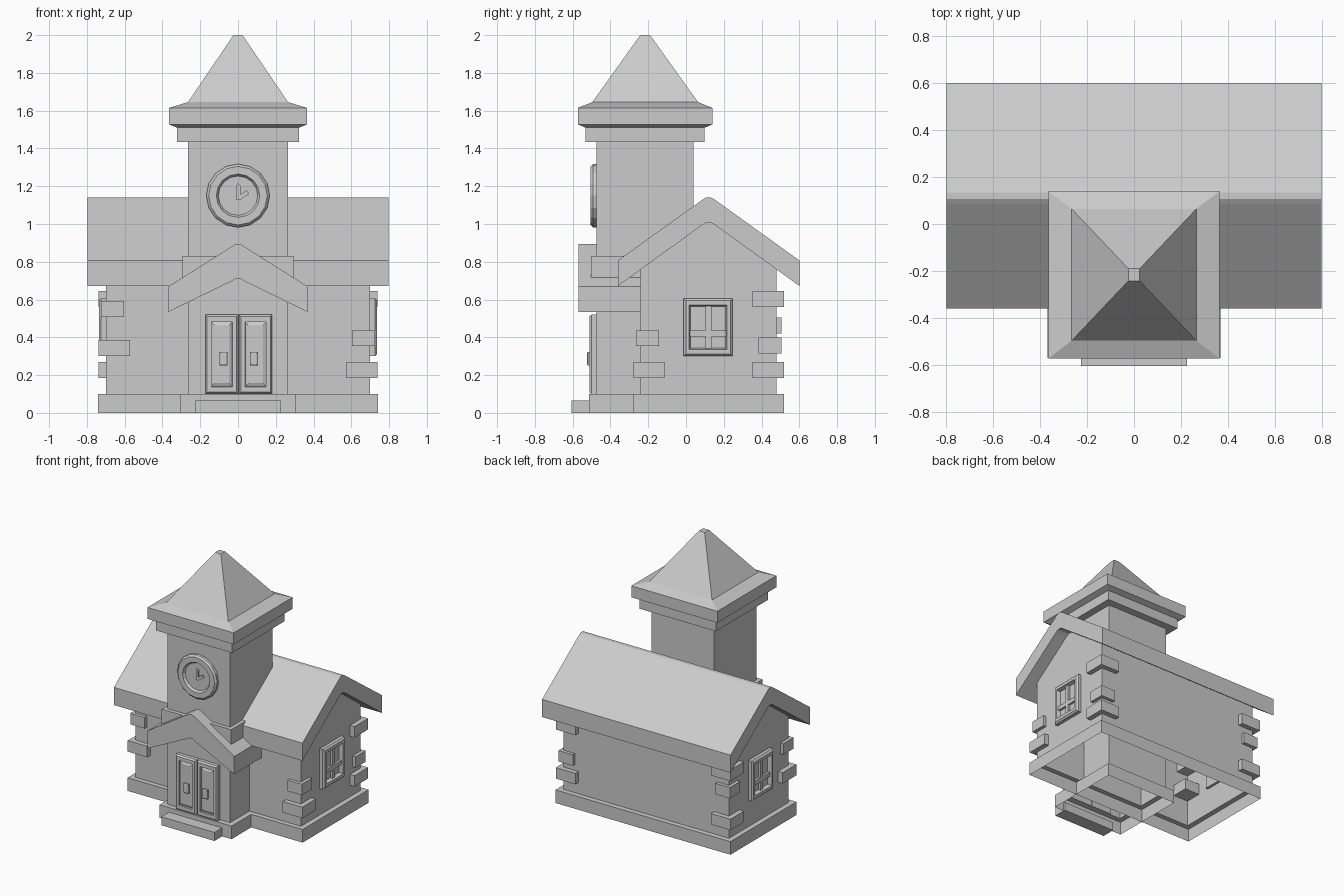
import bpy, bmesh
from math import sin, cos, pi

if "Cube" in bpy.data.objects:
    bpy.data.objects.remove(bpy.data.objects["Cube"])


def loft(name, rings, start=False, end=False):
    """Skin a stack of equal-length point rings, optionally capping the ends."""
    bm = bmesh.new()
    loops = [[bm.verts.new(p) for p in r] for r in rings]
    n = len(loops[0])
    for a, b in zip(loops, loops[1:]):
        for i in range(n):
            j = (i + 1) % n
            bm.faces.new((a[i], a[j], b[j], b[i]))
    if start:
        bm.faces.new(loops[0][::-1])
    if end:
        bm.faces.new(loops[-1])
    bmesh.ops.recalc_face_normals(bm, faces=bm.faces)
    me = bpy.data.meshes.new(name)
    bm.to_mesh(me)
    bm.free()
    ob = bpy.data.objects.new(name, me)
    bpy.context.collection.objects.link(ob)
    return ob


def rect(axis, a0, a1, b0, b1, d):
    """Rectangle at depth d on an axis; a and b are the other two axes in order."""
    pts = [(a0, b0), (a1, b0), (a1, b1), (a0, b1)]
    return place(axis, pts, d)


def place(axis, pts, d):
    if axis == 'x':
        return [(d, u, v) for u, v in pts]
    if axis == 'y':
        return [(u, d, v) for u, v in pts]
    return [(u, v, d) for u, v in pts]


def around(axis, ca, cb, ha, hb, d):
    return rect(axis, ca - ha, ca + ha, cb - hb, cb + hb, d)


def box(name, x0, x1, y0, y1, z0, z1):
    return loft(name, [rect('z', x0, x1, y0, y1, z0), rect('z', x0, x1, y0, y1, z1)], True, True)


def gable_roof(name, axis, c, half, ridge, soffit, eave_top, eave_low, d0, d1):
    """Bent roof slab with a softened ridge."""
    w = 0.035
    right = [(w * 0.4, ridge), (w, ridge - 0.013), (half, eave_top), (half, eave_low),
             (w, soffit - 0.013), (w * 0.4, soffit)]
    pts = [(c + u, v) for u, v in right] + [(c - u, v) for u, v in reversed(right)]
    return loft(name, [place(axis, pts, d0), place(axis, pts, d1)], True, True)


# Main hall: hollow walls with gable ends, plinth and roof
hall = [(-0.24, 0.1), (-0.24, 0.775), (0.12, 1.02), (0.48, 0.775), (0.48, 0.1)]
walls = loft("hall_walls", [place('x', hall, -0.70), place('x', hall, 0.70)], True, True)
bm = bmesh.new()
bm.from_mesh(walls.data)
floor = [f for f in bm.faces if all(v.co.z < 0.11 for v in f.verts)]
bmesh.ops.delete(bm, geom=floor, context='FACES_ONLY')
bm.to_mesh(walls.data)
bm.free()
loft("hall_plinth", [rect('z', -0.74, 0.74, -0.277, 0.52, 0),
                     rect('z', -0.74, 0.74, -0.277, 0.52, 0.1),
                     rect('z', -0.70, 0.70, -0.24, 0.48, 0.1)])
gable_roof("hall_roof", 'x', 0.12, 0.48, 1.14, 1.007, 0.807, 0.672, -0.797, 0.797)

# Tower shaft, plinth, band and cornices
TY = -0.216


def tower(hx, hy, z):
    return around('z', 0, TY, hx, hy, z)


loft("tower_shaft", [tower(0.265, 0.257, 0.1), tower(0.265, 0.257, 1.44)])
loft("tower_plinth", [tower(0.305, 0.297, 0), tower(0.305, 0.297, 0.1), tower(0.265, 0.257, 0.1)])
loft("tower_band", [tower(0.265, 0.257, 0.717), tower(0.295, 0.287, 0.717),
                    tower(0.295, 0.287, 0.83), tower(0.265, 0.257, 0.83)])
loft("tower_lower_cornice", [tower(0.265, 0.257, 1.435), tower(0.322, 0.315, 1.435),
                             tower(0.322, 0.315, 1.515)])
loft("spire", [tower(0.322, 0.315, 1.51), tower(0.364, 0.356, 1.527), tower(0.364, 0.356, 1.615),
               tower(0.265, 0.280, 1.645), tower(0.024, 0.026, 2.0)], True, True)

# Porch roof and step
gable_roof("porch_roof", 'y', 0, 0.367, 0.893, 0.71, 0.67, 0.535, -0.57, -0.235)
box("step", -0.225, 0.225, -0.605, -0.50, 0, 0.065)

# Double door with recessed bevelled panels and handles
for side, s in (("left", -1), ("right", 1)):
    cx = 0.004 + s * 0.0895
    cz = 0.31
    stages = [(0.0875, 0.21, -0.465), (0.0875, 0.21, -0.500), (0.078, 0.20, -0.512),
              (0.056, 0.172, -0.512), (0.054, 0.170, -0.500), (0.038, 0.152, -0.508)]
    loft("door_" + side, [around('y', cx, cz, hx, hz, y) for hx, hz, y in stages], True, True)
    hx = 0.004 + s * 0.08
    loft("door_handle_" + side, [around('y', hx, 0.287, 0.021, 0.036, -0.50),
                                 around('y', hx, 0.287, 0.021, 0.036, -0.520),
                                 around('y', hx, 0.287, 0.013, 0.027, -0.525)], False, True)

# Clock: sixteen-sided moulded rim with a sunken dial and two hands
stages = [(0.168, -0.465), (0.168, -0.492), (0.155, -0.505), (0.115, -0.505),
          (0.104, -0.488), (0.0, -0.488)]
rings = []
for r, y in stages[:-1]:
    rings.append([(r * cos(2 * pi * i / 16), y, 1.15 + r * sin(2 * pi * i / 16)) for i in range(16)])
loft("clock", rings, True, True)
hands = [(-0.008, 1.128), (0.012, 1.128), (0.058, 1.16), (0.046, 1.178),
         (0.012, 1.155), (0.012, 1.205), (0.0, 1.215), (-0.008, 1.205)]
loft("clock_hands", [place('y', hands, -0.486), place('y', hands, -0.498)], False, True)

# Gable windows: moulded frame with a sunken pane and crossed bars
for side, s in (("left", -1), ("right", 1)):
    stages = [(0.130, 0.153, 0.68), (0.130, 0.153, 0.725), (0.118, 0.141, 0.737),
              (0.100, 0.118, 0.737), (0.092, 0.110, 0.708)]
    loft("window_" + side, [around('x', 0.117, 0.453, hy, hz, s * x) for hy, hz, x in stages],
         True, True)
    x0, x1 = sorted((s * 0.70, s * 0.725))
    box("window_upright_" + side, x0, x1, 0.104, 0.134, 0.34, 0.565)
    box("window_crossbar_" + side, x0, x1, 0.022, 0.212, 0.405, 0.437)

# Corner stones, large and small, at irregular heights: (sx, sy, z, large)
stones = [(-1, -1, 0.55, 0), (-1, -1, 0.343, 1),
          (1, -1, 0.395, 0), (1, -1, 0.228, 1),
          (1, 1, 0.603, 1), (1, 1, 0.357, 0), (1, 1, 0.228, 1),
          (-1, 1, 0.603, 1), (-1, 1, 0.462, 0), (-1, 1, 0.228, 1)]
for i, (sx, sy, z, large) in enumerate(stones):
    out, size = (0.038, 0.165) if large else (0.025, 0.122)
    x1, y1 = 0.70 + out, 0.36 + out
    xs = sorted((sx * x1, sx * (x1 - size)))
    ys = sorted((0.12 + sy * y1, 0.12 + sy * (y1 - size)))
    box("corner_stone_%d" % i, *xs, *ys, z - 0.042, z + 0.042)
